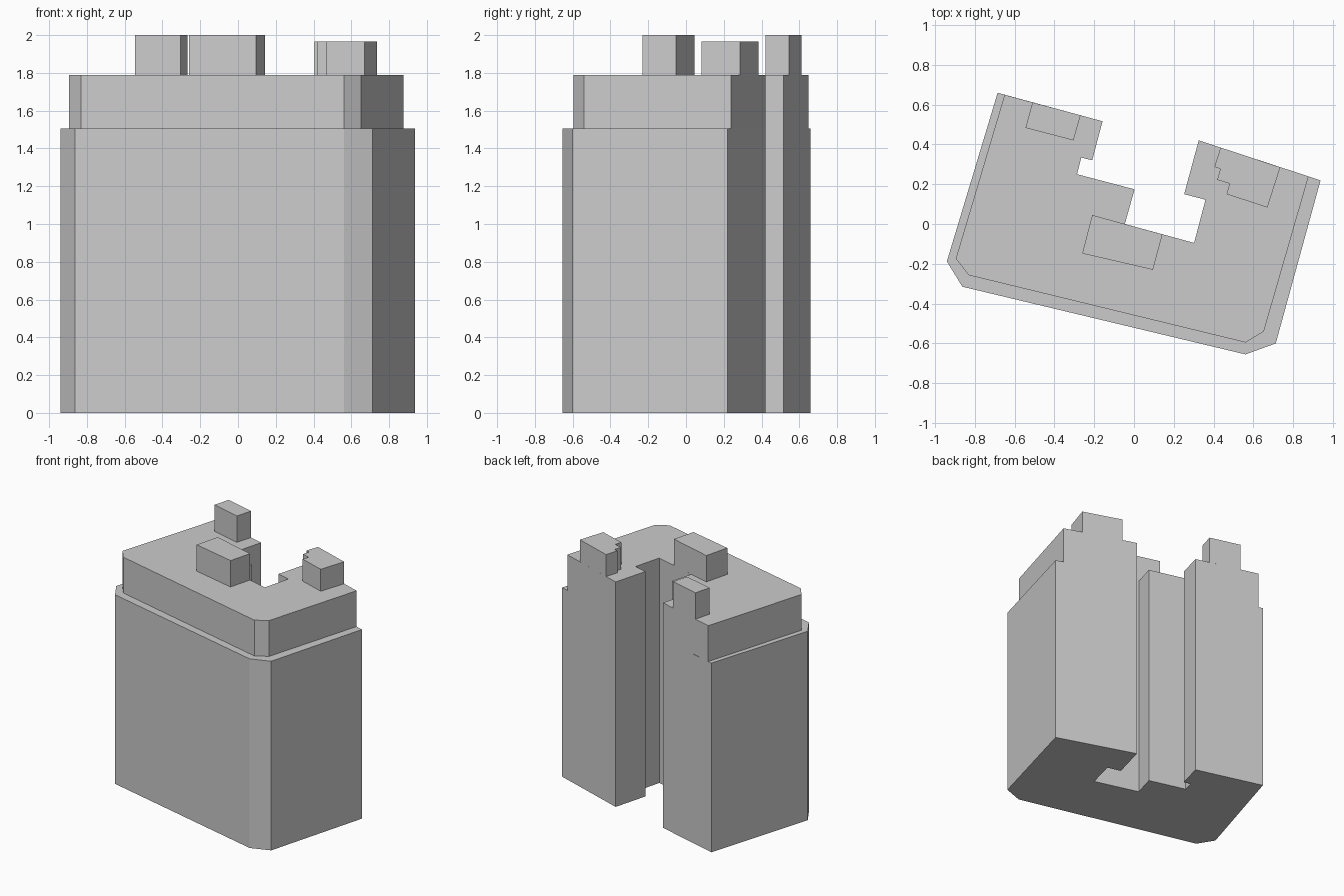
import bpy, bmesh


def prism(name, outline, z0, z1):
    """Extrude a plan outline straight up from z0 to z1."""
    bm = bmesh.new()
    base = bm.faces.new([bm.verts.new((x, y, z0)) for x, y in outline])
    top = bmesh.ops.extrude_face_region(bm, geom=[base], use_keep_orig=True)["geom"]
    verts = [g for g in top if isinstance(g, bmesh.types.BMVert)]
    bmesh.ops.translate(bm, verts=verts, vec=(0, 0, z1 - z0))
    bmesh.ops.recalc_face_normals(bm, faces=bm.faces)
    mesh = bpy.data.meshes.new(name)
    bm.to_mesh(mesh)
    bm.free()
    obj = bpy.data.objects.new(name, mesh)
    bpy.context.collection.objects.link(obj)
    return obj


# Rear courtyard outline, shared by both storeys
courtyard = [(-0.158, 0.516), (-0.21, 0.32), (-0.265, 0.334), (-0.286, 0.25),
             (0.003, 0.174), (-0.046, 0.0), (0.302, -0.095), (0.359, 0.122),
             (0.252, 0.15), (0.325, 0.42)]

# Main block and set-back upper storey
lower = [(-0.685, 0.659)] + courtyard + [
    (0.937, 0.219), (0.712, -0.60), (0.56, -0.655), (-0.862, -0.315), (-0.94, -0.188)]
upper = [(-0.65, 0.649)] + courtyard + [
    (0.877, 0.239), (0.652, -0.54), (0.56, -0.595), (-0.83, -0.257), (-0.895, -0.174)]
prism("main_block", lower, 0.0, 1.505)
prism("upper_storey", upper, 1.505, 1.79)

# Rooftop boxes
prism("roof_box_left", [(-0.51, 0.611), (-0.545, 0.483), (-0.304, 0.42), (-0.268, 0.546)],
      1.79, 2.0)
prism("roof_box_centre", [(-0.21, 0.045), (-0.26, -0.148), (0.095, -0.23), (0.143, -0.052)],
      1.79, 2.0)
prism("roof_box_right", [(0.435, 0.384), (0.404, 0.287), (0.434, 0.277), (0.418, 0.222),
                         (0.48, 0.203), (0.465, 0.15), (0.67, 0.083), (0.735, 0.285)],
      1.79, 1.965)
